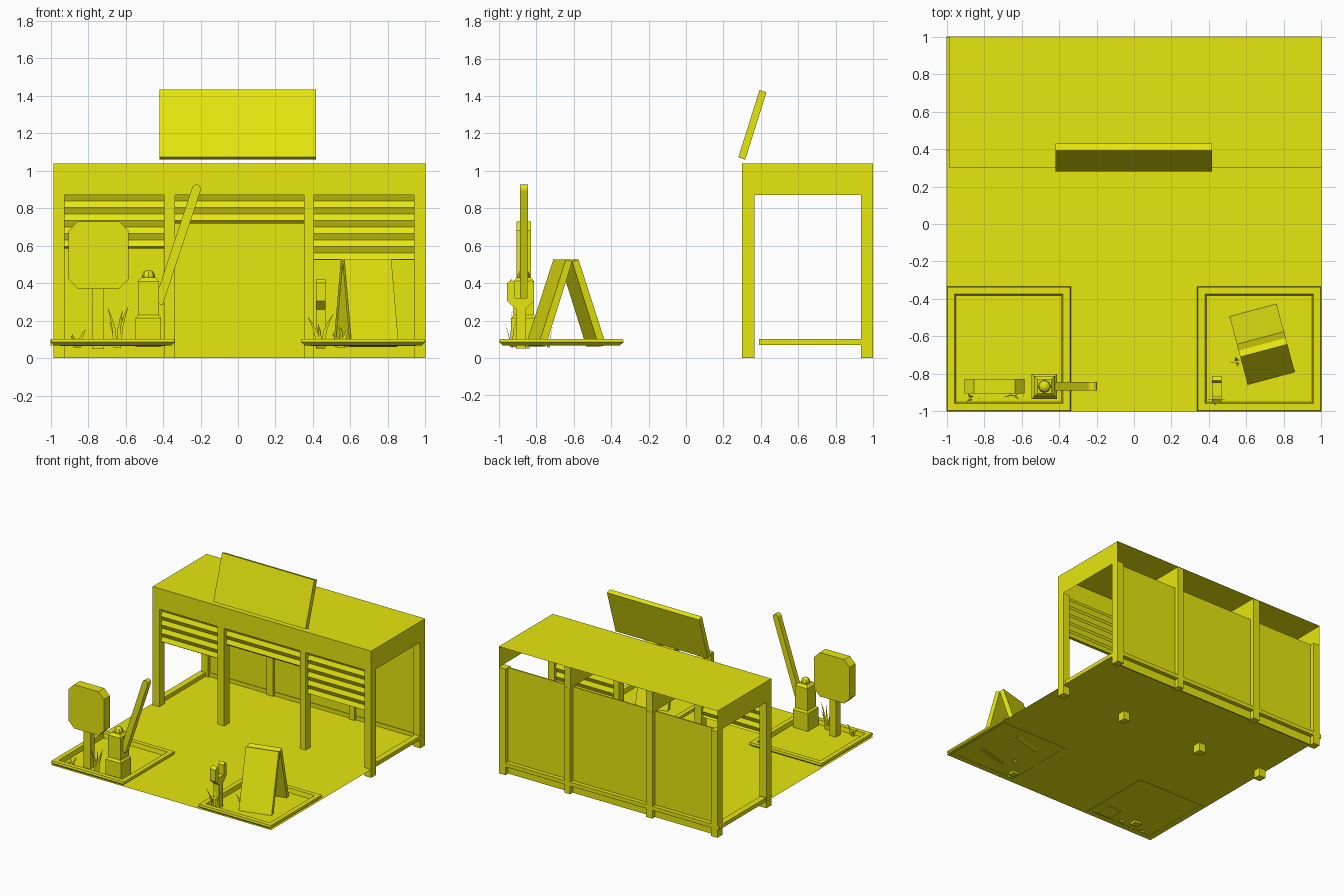
import bpy, bmesh, math, random
from mathutils import Vector, Matrix

if "Cube" in bpy.data.objects:
    bpy.data.objects.remove(bpy.data.objects["Cube"])

random.seed(4)
yellow = bpy.data.materials.new("yellow")
yellow.diffuse_color = (0.8, 0.8, 0.0045, 1)
yellow.use_nodes = True
yellow.node_tree.nodes["Principled BSDF"].inputs["Base Color"].default_value = yellow.diffuse_color
GROUND = 0.068


def mesh(name, verts, faces, fix=True):
    m = bpy.data.meshes.new(name)
    m.from_pydata(verts, [], faces)
    if fix:
        bm = bmesh.new()
        bm.from_mesh(m)
        bmesh.ops.recalc_face_normals(bm, faces=bm.faces)
        bm.to_mesh(m)
        bm.free()
    m.materials.append(yellow)
    ob = bpy.data.objects.new(name, m)
    bpy.context.collection.objects.link(ob)
    return ob


def loft(name, rings, caps=True, closed=False):
    """Join equal-length rings of points with quads."""
    n, k = len(rings[0]), len(rings)
    verts = [p for r in rings for p in r]
    faces = []
    for i in range(k if closed else k - 1):
        j = (i + 1) % k
        faces += [(i * n + a, i * n + (a + 1) % n, j * n + (a + 1) % n, j * n + a) for a in range(n)]
    if caps and not closed:
        faces += [tuple(range(n))[::-1], tuple(range((k - 1) * n, k * n))]
    return mesh(name, verts, faces)


def rect(x0, x1, y0, y1, z, d=0.0):
    return [(x0 + d, y0 + d, z), (x1 - d, y0 + d, z), (x1 - d, y1 - d, z), (x0 + d, y1 - d, z)]


def box(name, x0, x1, y0, y1, z0, z1):
    return loft(name, [rect(x0, x1, y0, y1, z0), rect(x0, x1, y0, y1, z1)])


def prism_y(name, xz, y0, y1):
    return loft(name, [[(x, y0, z) for x, z in xz], [(x, y1, z) for x, z in xz]])


def prism_x(name, yz, x0, x1):
    return loft(name, [[(x0, y, z) for y, z in yz], [(x1, y, z) for y, z in yz]])


# Ground sheet
mesh("ground", rect(-1, 1, -1, 1, GROUND), [(0, 1, 2, 3)], False)

# Roof shell: top, front fascia and side fascias, open below and behind
v = rect(-0.985, 1, 0.3, 1, 0.87) + rect(-0.985, 1, 0.3, 1, 1.04)
mesh("roof", v, [(4, 5, 6, 7), (0, 1, 5, 4), (1, 2, 6, 5), (3, 0, 4, 7)], False)

# Posts, cross beams and back panels
posts = [(-0.985, -0.925), (-0.395, -0.335), (0.352, 0.405), (0.94, 1.0)]
for i, (a, b) in enumerate(posts):
    box("front_post", a, b, 0.3, 0.365, 0, 0.87)
    box("back_post", a, b, 0.935, 1.0, 0, 0.87)
    if i in (1, 2):
        box("cross_beam", a, b, 0.302, 0.998, 0.87, 1.038)
for (_, a), (b, _) in zip(posts, posts[1:]):
    box("back_panel", a, b, 0.955, 0.965, 0, 0.87)

# Low kerb around the building
box("left_kerb", -1, -0.95, 0.39, 0.999, GROUND, 0.1)
box("right_kerb", 0.95, 0.999, 0.39, 0.999, GROUND, 0.1)
box("back_kerb", -0.95, 0.95, 0.95, 0.999, GROUND, 0.1)


# Roller shutters with zigzag slats
def shutter(name, x0, x1, bottom):
    pts, z, i = [], 0.872, 0
    while z > bottom + 0.001:
        pts.append((0.322 if i % 2 == 0 else 0.338, z))
        z -= 0.0345
        i += 1
    pts.append((0.322 if i % 2 == 0 else 0.338, bottom))
    prism_x(name, pts + [(y + 0.012, z) for y, z in pts[::-1]], x0, x1)


shutter("left_shutter", -0.925, -0.395, 0.585)
shutter("middle_shutter", -0.335, 0.352, 0.718)
shutter("right_shutter", 0.405, 0.94, 0.525)

# Tilted roof sign
prism_x("roof_sign", [(0.28, 1.073), (0.317, 1.06), (0.43, 1.42), (0.393, 1.433)], -0.42, 0.417)

# Planter kerb frames at the front corners
for name, a, b in (("left_planter_kerb", -1.0, -0.337), ("right_planter_kerb", 0.337, 1.0)):
    o = (a, b, -1.0, -0.333)
    loft(name, [rect(*o, 0.067, 0.02), rect(*o, 0.085), rect(*o, 0.102, 0.004),
                rect(*o, 0.102, 0.042), rect(*o, 0.066, 0.05)], closed=True)

# Octagonal sign on a post
c = 0.05
x0, x1, z0, z1 = -0.905, -0.585, 0.37, 0.73
prism_y("octagon_sign", [(x0 + c, z0), (x1 - c, z0), (x1, z0 + c), (x1, z1 - c),
                         (x1 - c, z1), (x0 + c, z1), (x0, z1 - c), (x0, z0 + c)], -0.905, -0.828)
box("octagon_sign_post", -0.776, -0.716, -0.893, -0.838, 0.05, 0.38)

# Barrier base, column and lamp
B = (-0.547, -0.41, -0.935, -0.8)
C = (-0.533, -0.423, -0.922, -0.812)
loft("barrier_base", [rect(*B, 0.06), rect(*B, 0.213), rect(*B, 0.235, 0.018)])
loft("barrier_column", [rect(*C, 0.22), rect(*C, 0.41), rect(*C, 0.43, 0.018)])
rings = [[(-0.478 + r * math.cos(a * math.pi / 4), -0.867 + r * math.sin(a * math.pi / 4), z)
          for a in range(8)] for r, z in ((0.034, 0.42), (0.034, 0.445), (0.025, 0.462), (0.01, 0.47))]
loft("barrier_lamp", rings)

# Raised barrier arm with a rounded tip
p, q = Vector((-0.425, 0.29)), Vector((-0.222, 0.903))
d = (q - p).normalized()
n = Vector((-d.y, d.x)) * 0.024
arm = [p + n, p - n] + [q - n * math.cos(t * math.pi / 6) + d * 0.024 * math.sin(t * math.pi / 6)
                        for t in range(7)]
prism_y("barrier_arm", [tuple(w) for w in arm], -0.888, -0.844)

# Forked arm rest
fork = [(-0.91, 0.05), (-0.858, 0.05), (-0.858, 0.26), (-0.812, 0.305), (-0.812, 0.4), (-0.835, 0.42),
        (-0.85, 0.4), (-0.85, 0.32), (-0.918, 0.32), (-0.918, 0.4), (-0.933, 0.42), (-0.957, 0.4),
        (-0.957, 0.305), (-0.91, 0.26)]
prism_x("arm_rest", fork, 0.416, 0.466)

# Folding board sign, turned 15 degrees
for s, name in ((-1, "board_front"), (1, "board_back")):
    ob = prism_x(name, [(s * 0.188, 0.068), (s * 0.148, 0.06), (0, 0.515), (s * 0.035, 0.526)], -0.13, 0.13)
    ob.data.transform(Matrix.Translation((0.684, -0.642, 0)) @ Matrix.Rotation(math.radians(15), 4, 'Z'))


# Grass tufts made of bent blades
def tuft(x, y, height, spread, count):
    verts, faces = [], []
    for i in range(count):
        ang = 2 * math.pi * i / count + random.uniform(-0.3, 0.3)
        h = height * random.uniform(0.6, 1) if i else height
        out = Vector((math.cos(ang), math.sin(ang) * 0.5, 0))
        side = Vector((1, 0.3 * out.y, 0)).normalized()
        k = len(verts)
        for t, w in ((0, 0.010), (0.5, 0.009), (0.8, 0.005), (1, 0.0008)):
            mid = Vector((x, y, 0.055)) + out * (0.01 + spread * t * t) + Vector((0, 0, h * t))
            verts += [mid - side * w, mid + side * w]
        faces += [(k + 2 * a, k + 2 * a + 1, k + 2 * a + 3, k + 2 * a + 2) for a in range(3)]
    mesh("grass_tuft", verts, faces, False)


tuft(-0.645, -0.91, 0.22, 0.05, 5)
tuft(-0.86, -0.93, 0.1, 0.04, 3)
tuft(0.44, -0.935, 0.18, 0.06, 4)
tuft(0.55, -0.735, 0.12, 0.04, 4)
